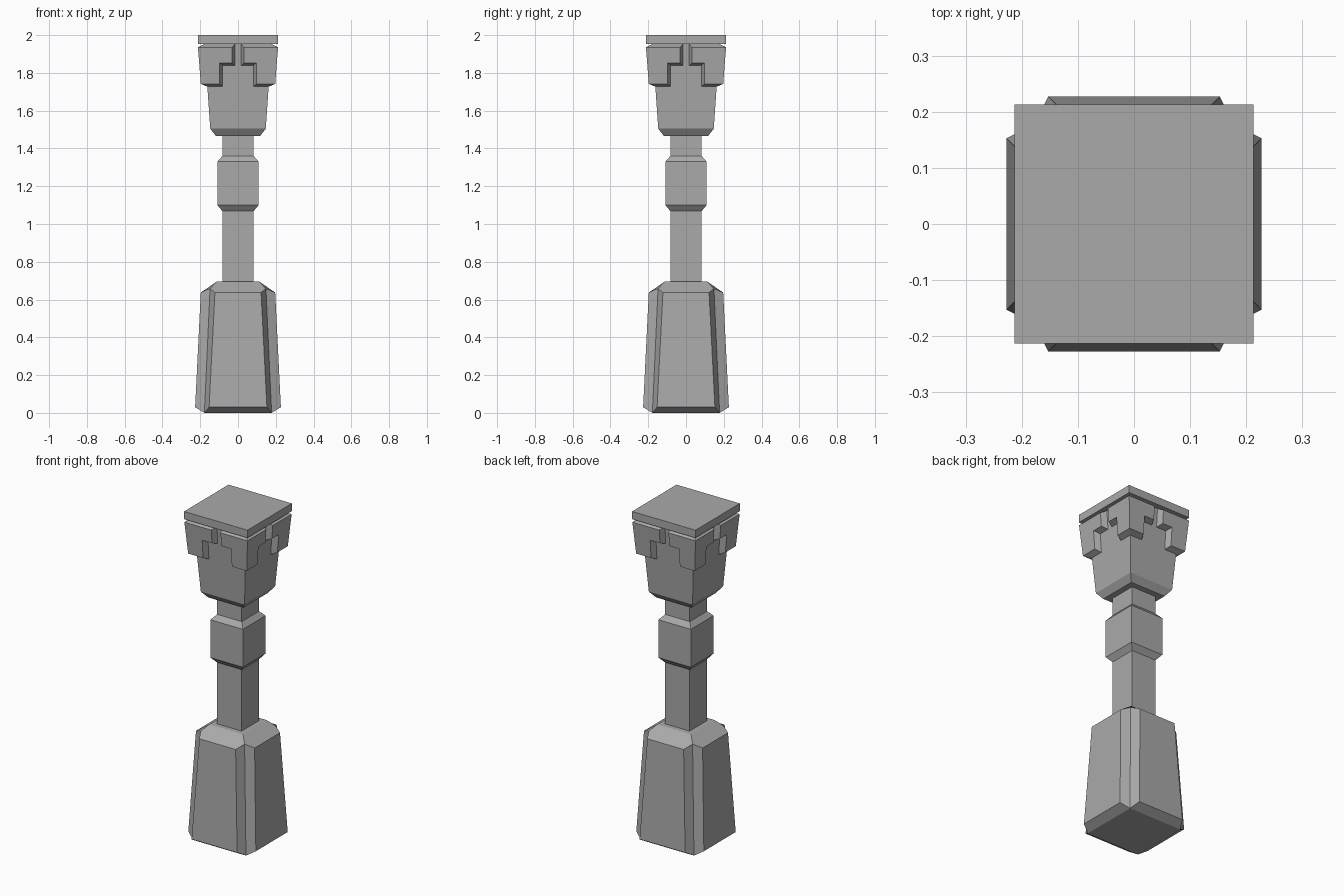
import bpy
import bmesh
from mathutils import Matrix, Vector
from math import pi

cube = bpy.data.objects.get("Cube")
if cube:
    bpy.data.objects.remove(cube, do_unlink=True)

stone = bpy.data.materials.new("grey_stone")
stone.use_nodes = True
GREY = (0.4, 0.4, 0.4, 1)
stone.diffuse_color = GREY
stone.node_tree.nodes["Principled BSDF"].inputs["Base Color"].default_value = GREY


def finish(name, bm):
    bmesh.ops.remove_doubles(bm, verts=bm.verts, dist=0.0005)
    bmesh.ops.recalc_face_normals(bm, faces=bm.faces)
    mesh = bpy.data.meshes.new(name)
    bm.to_mesh(mesh)
    bm.free()
    mesh.materials.append(stone)
    obj = bpy.data.objects.new(name, mesh)
    bpy.context.collection.objects.link(obj)
    return obj


def face(bm, points):
    return bm.faces.new([bm.verts.new(p) for p in points])


def square(h, z):
    return [Vector(p) for p in ((-h, -h, z), (h, -h, z), (h, h, z), (-h, h, z))]


def square_loft(name, rings):
    """Stack of square sections given as (half width, height)."""
    bm = bmesh.new()
    loops = [square(h, z) for h, z in rings]
    face(bm, loops[0])
    face(bm, loops[-1])
    for a, b in zip(loops, loops[1:]):
        for i in range(4):
            j = (i + 1) % 4
            face(bm, (a[i], a[j], b[j], b[i]))
    return finish(name, bm)


# Square parts of the post
square_loft("shaft", [(0.083, 0.68), (0.083, 1.48)])
square_loft("collar", [(0.083, 1.068), (0.109, 1.1), (0.109, 1.33), (0.083, 1.36)])
square_loft("head", [(0.118, 1.467), (0.147, 1.505), (0.178, 1.953)])
square_loft("cap", [(0.213, 1.953), (0.213, 2.0)])

# Tapered base with a raised panel on each side and creased corners
bm = bmesh.new()
foot, panel_low, panel_high, crease, top = [
    [Vector((s * x, -y, z)) for s in (-1, 1)]
    for x, y, z in ((0.178, 0.178, 0), (0.153, 0.227, 0.03), (0.122, 0.197, 0.637),
                    (0.148, 0.148, 0.658), (0.113, 0.113, 0.695))]
side = [
    (foot[0], foot[1], panel_low[1], panel_low[0]),
    (panel_low[0], panel_low[1], panel_high[1], panel_high[0]),
    (panel_low[1], foot[1], crease[1], panel_high[1]),
    (foot[0], panel_low[0], panel_high[0], crease[0]),
    (panel_high[0], panel_high[1], crease[1], top[1], top[0], crease[0]),
]
for k in range(4):
    turn = Matrix.Rotation(k * pi / 2, 3, 'Z')
    for points in side:
        face(bm, [turn @ p for p in points])
face(bm, square(0.178, 0))
face(bm, square(0.113, 0.695))
finish("base", bm)

# Stepped corner brackets: outer outline and wider outline against the head
def outer_depth(z):
    return 0.197 + (z - 1.742) * 0.078


def inner_depth(z):
    return 0.147 + (z - 1.505) * 0.069


def outline(depth, x_low, x_high, z_low, z_step, z_top):
    pts = [(None, z_low), (x_low, z_low), (x_low, z_step),
           (x_high, z_step), (x_high, z_top), (None, z_top)]
    return [Vector((depth(z) if x is None else x, -depth(z), z)) for x, z in pts]


outer = outline(outer_depth, 0.097, 0.031, 1.742, 1.853, 1.935)
inner = outline(inner_depth, 0.082, 0.017, 1.727, 1.84, 1.953)
wing = [[p[i] for i in loop] for p in (outer, inner) for loop in ((0, 1, 2), (2, 3, 4, 5), (0, 2, 5))]
wing += [[outer[i], outer[i + 1], inner[i + 1], inner[i]] for i in range(5)]

names = ("front_left", "back_left", "back_right", "front_right")
for k, name in enumerate(names):
    turn = Matrix.Rotation(k * pi / 2, 3, 'Z')
    bm = bmesh.new()
    for points in wing:
        face(bm, [turn @ p for p in points])
        # Matching wing mirrored across the corner diagonal
        face(bm, [turn @ Vector((-p.y, -p.x, p.z)) for p in reversed(points)])
    finish(name + "_bracket", bm)
